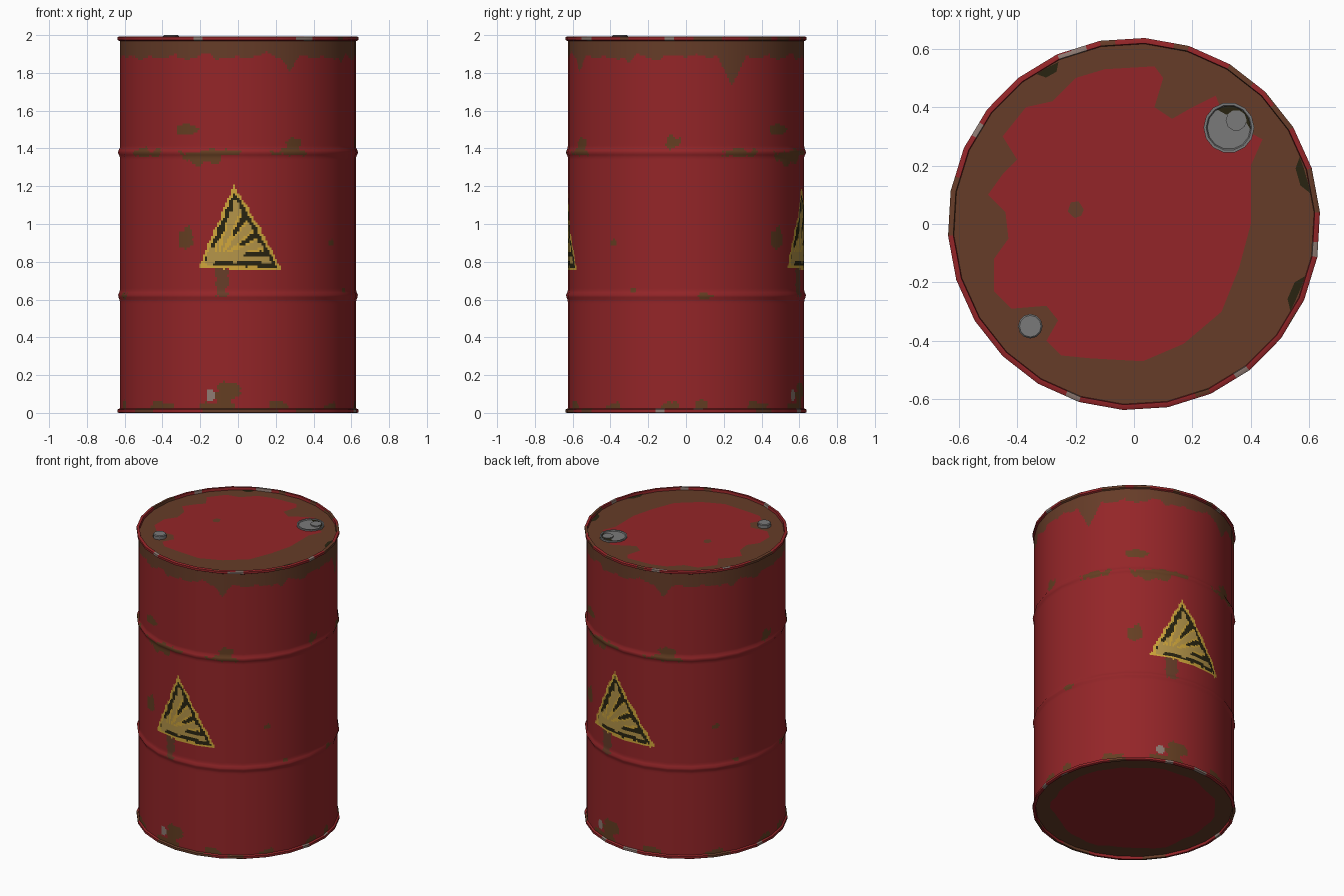
import bpy, bmesh, math, random
from mathutils import Vector, noise

if "Cube" in bpy.data.objects:
    bpy.data.objects.remove(bpy.data.objects["Cube"])

random.seed(4)
SIDES, OFF = 26, 3.6          # drum facets and their start angle
STEP = 360 / SIDES


def srgb(r, g, b):
    f = lambda c: ((c / 255 + 0.055) / 1.055) ** 2.4 if c > 10 else c / 3295
    return (f(r), f(g), f(b), 1)


COLOURS = [("red paint", (148, 37, 40)), ("brown rust", (102, 60, 40)), ("olive rust", (100, 62, 34)),
           ("bare steel", (122, 122, 122)), ("dark grime", (40, 36, 17)), ("sign yellow", (208, 166, 58)),
           ("sign tan", (180, 148, 72)), ("chipped primer", (142, 122, 114))]
MATS = []
for n, c in COLOURS:
    m = bpy.data.materials.new(n)
    m.diffuse_color = srgb(*c)
    m.use_nodes = True
    m.node_tree.nodes["Principled BSDF"].inputs["Base Color"].default_value = m.diffuse_color
    MATS.append(m)
RED, RUST, OLIVE, STEEL, GRIME, YELLOW, TAN, CHIP = range(8)


def make(name, verts, faces, mat=0, rule=None, smooth=None):
    me = bpy.data.meshes.new(name)
    me.from_pydata(verts, [], faces)
    for m in MATS:
        me.materials.append(m)
    for p in me.polygons:
        p.material_index = rule(p.center) if rule else mat
    ob = bpy.data.objects.new(name, me)
    bpy.context.collection.objects.link(ob)
    if smooth:
        bpy.ops.object.select_all(action='DESELECT')
        ob.select_set(True)
        bpy.context.view_layer.objects.active = ob
        bpy.ops.object.shade_smooth_by_angle(angle=math.radians(smooth))
    return ob


def polar(r, deg):
    return r * math.cos(math.radians(deg)), r * math.sin(math.radians(deg))


def ring(r, z, sub=1, sides=SIDES, off=OFF, cx=0, cy=0):
    """Corners of a regular polygon, each side cut into sub pieces."""
    out = []
    for k in range(sides):
        a = Vector(polar(r, off + k * 360 / sides))
        b = Vector(polar(r, off + (k + 1) * 360 / sides))
        for s in range(sub):
            p = a.lerp(b, s / sub)
            out.append((p.x + cx, p.y + cy, z))
    return out


def lathe(name, profile, cap=False, mat=0, rule=None, smooth=None, **kw):
    verts, faces = [], []
    for r, z in profile:
        verts += ring(r, z, **kw)
    n = len(verts) // len(profile)
    for j in range(len(profile) - 1):
        for i in range(n):
            k = (i + 1) % n
            faces.append((j * n + i, j * n + k, j * n + n + k, j * n + n + i))
    if cap:
        faces.append(tuple(range(len(verts) - n, len(verts))))
    return make(name, verts, faces, mat, rule, smooth)


# Weathering patches on the wall: azimuth, height, half width, half height, colour
PATCHES = [(-116, 1.5, .07, .03, OLIVE), (-108, 1.355, .11, .04, OLIVE), (-99, 1.375, .1, .018, OLIVE),
           (-62, 1.42, .045, .04, OLIVE), (-62, 1.38, .1, .018, OLIVE), (-38, .9, .02, .02, OLIVE),
           (-116, .92, .045, .05, OLIVE), (-98, .70, .04, .1, RUST), (-103.5, .09, .024, .03, CHIP),
           (-95, .11, .07, .05, OLIVE), (-100, .03, .1, .03, OLIVE), (-70, .03, .06, .035, OLIVE),
           (-38, .02, .05, .03, OLIVE), (-7, .03, .05, .03, OLIVE), (8, .03, .04, .03, OLIVE),
           (37, .03, .07, .035, OLIVE), (-7, 1.43, .04, .035, OLIVE), (27, 1.375, .1, .025, OLIVE),
           (-27, .65, .02, .012, OLIVE), (9, .62, .05, .016, OLIVE)]
DRIPS = [(-64, 1.80, .06), (23, 1.73, .09), (-29, 1.85, .05), (-100, 1.86, .04)]
TRI = [Vector((-.02, 1.21)), Vector((-.215, .77)), Vector((.25, .75))]


def sign_colour(d, z, n):
    """Worn yellow triangle with a black border and black streaks."""
    p, e = Vector((d, z)), 9
    for i in range(3):
        a, b = TRI[i], TRI[(i + 1) % 3]
        t = (b - a).normalized()
        e = min(e, t.x * (p.y - a.y) - t.y * (p.x - a.x))
    e += .012 * n
    if e < 0:
        return None
    if e < .016:
        return YELLOW
    if e < .04:
        return GRIME if noise.noise((d * 9, z * 9, 7)) > -.3 else TAN
    ang = math.degrees(math.atan2(z - .82, d + .1))
    dist = math.hypot(z - .82, d + .1)
    wave = math.sin(math.radians(ang * 14)) + .5 * n
    if dist > .13 and wave > .62:
        return GRIME
    return TAN if wave < -.1 or z < .85 else YELLOW


def wall_colour(c):
    az = (math.degrees(math.atan2(c.y, c.x)) + 121) % 360
    half = 12 * STEP           # painted pattern repeats, stretched over the back
    front = az < half
    az = az - 121 if front else (az - half) * 12 / 14 - 121
    s, z = math.radians(az) * .63, c.z
    n = noise.noise((s * 22, z * 22, 1)) + .5 * noise.noise((s * 50, z * 50, 3))
    edge = 1.885 + .03 * noise.noise((s * 9, 0, 5)) + .008 * n
    for a, low, w in DRIPS:
        if a != 23 or front:
            k = abs(s - math.radians(a) * .63) / w
            edge = min(edge, low + (1.9 - low) * k) if k < 1 else edge
    if z > edge:
        return RUST
    col = sign_colour(s + math.radians(90) * .63, z, n)
    if col is not None:
        return col
    for a, h, w, t, m in PATCHES:
        q = math.hypot((s - math.radians(a) * .63) / w, (z - h) / t)
        if q < 1 + (.15 if m == CHIP else .55) * n:
            return m
    return RED


# Drum wall with two rolled ribs
ROWS = 164
prof = []
for i in range(ROWS + 1):
    z = .015 + 1.96 * i / ROWS
    prof.append((.627 + max(0, .011 * (1 - min(abs(z - .62), abs(z - 1.38)) / .022)), z))
wall = lathe("drum_wall", prof, rule=wall_colour, smooth=60, sub=14)
normals = []
for v in wall.data.vertices:
    h = Vector((v.normal.x, v.normal.y)).length
    a = math.atan2(v.co.y, v.co.x)
    normals.append((h * math.cos(a), h * math.sin(a), v.normal.z))
wall.data.normals_split_custom_set_from_vertices(normals)


# Rolled rims, with worn chips
def rim_colour(c):
    n = noise.noise((c.x * 7, c.y * 7, c.z))
    return RUST if n > .22 else CHIP if n < -.36 else RED


RIM = [(.626, 1.968), (.638, 1.974), (.638, 1.989), (.634, 1.992), (.62, 1.992), (.617, 1.968)]
lathe("top_rim", RIM, rule=rim_colour, smooth=40, sub=3)
lathe("bottom_rim", [(r, 1.992 - z) for r, z in reversed(RIM)], rule=rim_colour, smooth=40, sub=3)

# Rusted lid and base, each with a remaining island of red paint
ISLAND = [(.07, .54), (.1, .5), (.07, .4), (.13, .36), (.2, .4), (.28, .44), (.31, .36), (.44, .29), (.4, .2),
          (.4, 0), (.36, -.15), (.3, -.3), (.17, -.41), (.03, -.47), (-.15, -.46), (-.25, -.45), (-.3, -.4),
          (-.26, -.33), (-.3, -.28), (-.42, -.29), (-.48, -.23), (-.48, -.12), (-.43, -.05), (-.44, .04),
          (-.5, .1), (-.45, .17), (-.4, .22), (-.45, .3), (-.37, .4), (-.28, .42), (-.2, .5), (-.1, .53)]
ISLAND.reverse()               # counter-clockwise, so it faces up
LID, BASE = 1.974, .018


def plate(name, pts, z, mat, up=True):
    verts = [(x, y, z) for x, y in pts]
    order = list(range(len(pts)))
    return make(name, verts, [order if up else order[::-1]], mat)


circle = [p[:2] for p in ring(.619, 0)]
plate("lid", circle, LID, RUST)
plate("lid_paint", ISLAND, LID + .002, RED)
plate("base", circle, BASE, RUST, False)
base_edge = [polar(.51 + .05 * noise.noise((math.cos(a / 57.3) * 3, math.sin(a / 57.3) * 3, 2)), a)
             for a in range(0, 360, 8)]
plate("base_paint", base_edge, BASE - .002, RED, False)
plate("lid_spot", [polar(1, a) and (-.2 + .028 * math.cos(a), .05 + .03 * math.sin(a * 1.0))
                   for a in (0, 1.2, 2.2, 3.4, 4.6, 5.5)], LID + .004, RUST)
for i, (a, w) in enumerate([(16, 6), (-23, 6), (119, 4)]):
    arc = [polar(.612, a + w * t) for t in (-1, -.4, .4, 1)] + [polar(.585, a + w * t) for t in (.5, -.5)]
    plate(f"lid_grime_{i + 1}", arc, LID + .003, GRIME)

# Large bung: lipped ring, sunken floor, small plug and grime
BX, BY = .325, .33
lathe("large_bung", [(.087, LID), (.087, 1.986), (.078, 1.986), (.074, 1.980)], cap=True, mat=STEEL,
      smooth=30, sides=14, off=0, cx=BX, cy=BY)
lathe("bung_plug", [(.036, 1.979), (.036, 1.987)], cap=True, mat=STEEL, smooth=30,
      sides=10, off=0, cx=.35, cy=.355)
arc = [polar(.074, a) for a in range(-5, 125, 16)] + [(-.01, .045), (.03, .05), (.058, .02)]
plate("bung_grime", [(BX + x, BY + y) for x, y in arc], 1.982, GRIME)

# Small vent cap
lathe("vent_cap", [(.042, LID), (.042, 1.995), (.037, 2.0)], cap=True, mat=STEEL, smooth=30,
      sides=12, off=0, cx=-.355, cy=-.35)
